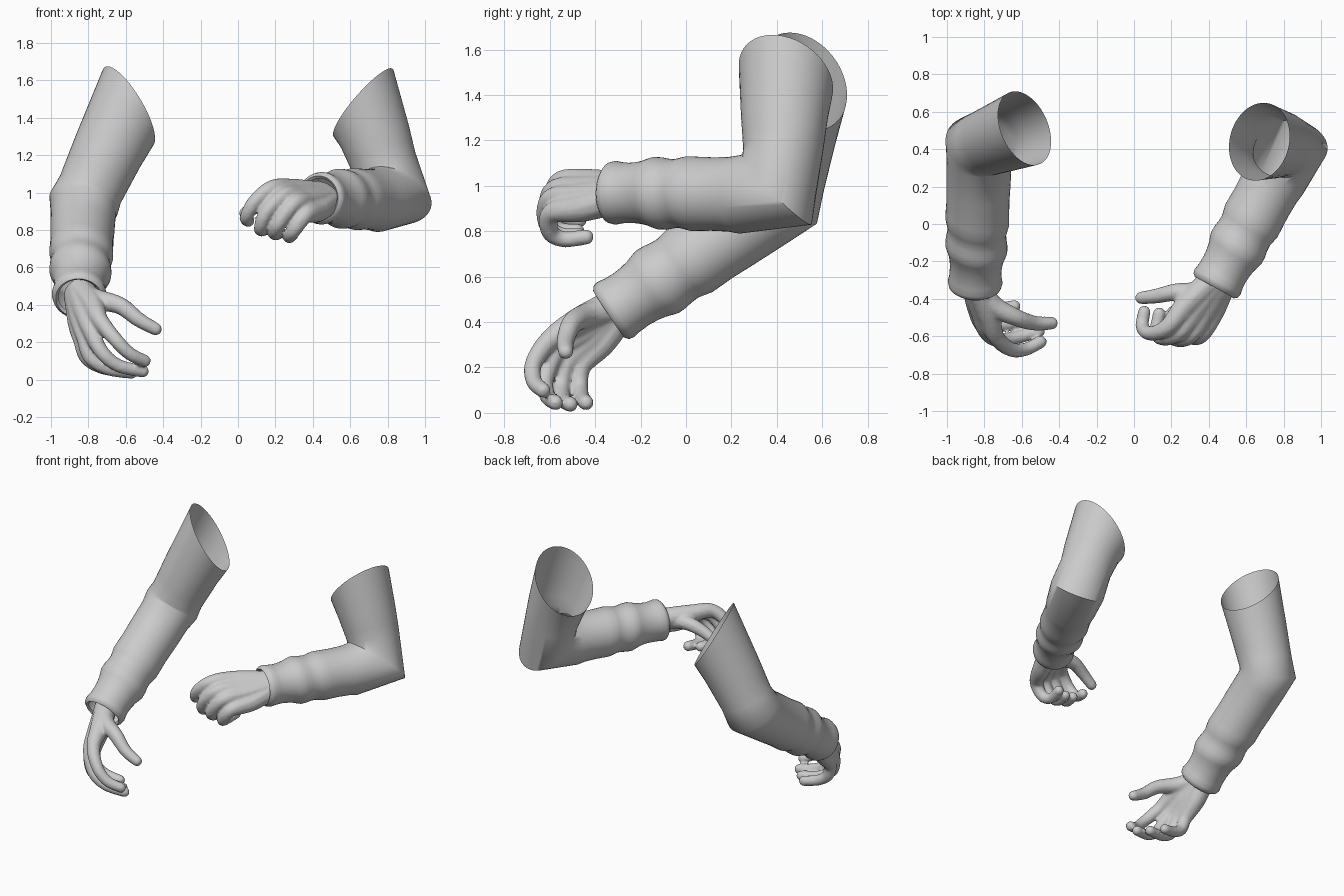
import bpy, bmesh, math
from mathutils import Vector as V

if "Cube" in bpy.data.objects:
    bpy.data.objects.remove(bpy.data.objects["Cube"])

grey = bpy.data.materials.new("light_grey")
grey.diffuse_color = (0.6, 0.6, 0.6, 1)
grey.use_nodes = True
grey.node_tree.nodes["Principled BSDF"].inputs["Base Color"].default_value = grey.diffuse_color
SEG = 48


def add_object(name, bm):
    bmesh.ops.recalc_face_normals(bm, faces=bm.faces[:])
    mesh = bpy.data.meshes.new(name)
    bm.to_mesh(mesh)
    bm.free()
    mesh.materials.append(grey)
    mesh.shade_smooth()
    obj = bpy.data.objects.new(name, mesh)
    bpy.context.collection.objects.link(obj)
    return obj


# Forearm cloth folds: (fraction from elbow to cuff, radius)
FOLDS = [(.30, .168), (.40, .165), (.48, .167), (.53, .168), (.57, .160), (.60, .154),
         (.64, .156), (.68, .162), (.72, .163), (.75, .155), (.78, .146), (.82, .139),
         (.87, .135), (.92, .137), (.96, .143), (.985, .138), (1.0, .122), (.985, .108)]


def sleeve(name, rim, rim_normal, rim_r, elbow, elbow_r, cuff, fold_scale):
    """Open bent tube: cut shoulder rim, creased elbow, folded forearm."""
    rim, elbow, cuff, rim_normal = V(rim), V(elbow), V(cuff), V(rim_normal).normalized()
    up, fore = (rim - elbow).normalized(), (cuff - elbow).normalized()
    side = up.cross(fore).normalized()
    half = up.angle(fore) / 2
    step = elbow_r / math.tan(half) * 1.03
    inward = (up + fore).normalized()
    bm = bmesh.new()
    rings = []

    def ring(center, t, r, cut=None, inner=None, wave=0.0):
        w = t.cross(side).normalized()
        verts = []
        for i in range(SEG):
            a = 2 * math.pi * i / SEG
            off = side * (r * math.cos(a)) + w * (r * math.sin(a))
            if inner and off.dot(inward) > 0:
                off += inward * off.dot(inward) * (inner / r - 1)
            if cut:
                off -= t * (cut.dot(off) / cut.dot(t))
            off += t * wave * math.sin(a + 0.8)
            verts.append(bm.verts.new(center + off))
        rings.append(verts)

    # upper arm
    top = elbow + up * step
    ring(rim, -up, rim_r, cut=rim_normal)
    for k in (.55, .8):
        ring(rim.lerp(top, k), -up, rim_r + (elbow_r - rim_r) * k)
    ring(top, -up, elbow_r)
    # elbow with pinched inner side
    ring(elbow, (fore - up).normalized(), elbow_r * 1.06, inner=elbow_r / math.sin(half))
    ring(elbow + fore * step, fore, elbow_r * .98)
    # forearm and turned-in cuff
    for k, r in FOLDS:
        ring(elbow.lerp(cuff, k), fore, r * fold_scale, wave=.018 if .45 < k < .9 else 0)
    for a, b in zip(rings, rings[1:]):
        for i in range(SEG):
            j = (i + 1) % SEG
            bm.faces.new((a[i], a[j], b[j], b[i]))
    obj = add_object(name, bm)
    obj.data.set_sharp_from_angle(angle=math.radians(55))


def spline(p, i, t):
    """Catmull-Rom point on segment i."""
    a, b, c, d = p[max(i - 1, 0)], p[i], p[i + 1], p[min(i + 2, len(p) - 1)]
    return .5 * (2 * b + (c - a) * t + (2 * a - 5 * b + 4 * c - d) * t * t
                 + (3 * b - a - 3 * c + d) * t ** 3)


def limb(bm, points, radii):
    """Chain of overlapping balls following a path."""
    for i in range(len(points) - 1):
        n = max(3, int((points[i + 1] - points[i]).length / .012))
        for k in range(n + (i == len(points) - 2)):
            t = k / n
            ball = bmesh.ops.create_icosphere(bm, subdivisions=2,
                                              radius=radii[i] + (radii[i + 1] - radii[i]) * t)
            bmesh.ops.translate(bm, verts=ball["verts"], vec=spline(points, i, t))


def hand(name, wrist, fingers, thumb):
    """Palm fan, four fingers and thumb fused into one smooth skin."""
    wrist = V(wrist)
    fingers = [[V(p) for p in f] for f in fingers]
    mean = sum((f[0] for f in fingers), V()) / 4
    bm = bmesh.new()
    for f in fingers:
        start = wrist + (f[0] - mean) * .25
        palm = start.lerp(f[0], .55) + (f[0] - mean) * .12
        limb(bm, [start, palm] + f, [.076, .064, .047, .040, .037, .035])
    limb(bm, [wrist] + [V(p) for p in thumb], [.07, .058, .048, .041, .035])
    obj = add_object(name, bm)
    mod = obj.modifiers.new("fuse", "REMESH")
    mod.mode = "VOXEL"
    mod.voxel_size = .009
    mod.use_smooth_shade = True
    mod = obj.modifiers.new("soften", "SMOOTH")
    mod.factor = .5
    mod.iterations = 5


# Lowered arm with an open hand
sleeve("lowered_sleeve", (-.585, .512, 1.46), (.78, .35, .5), .208,
       (-.825, .42, .94), .178, (-.85, -.34, .435), 1.02)
hand("open_hand", (-.85, -.30, .46), [
    [(-.74, -.60, .32), (-.66, -.67, .22), (-.58, -.67, .14), (-.50, -.63, .10)],
    [(-.79, -.57, .27), (-.73, -.62, .15), (-.64, -.61, .075), (-.51, -.575, .045)],
    [(-.82, -.52, .23), (-.79, -.55, .12), (-.70, -.54, .06), (-.57, -.51, .038)],
    [(-.835, -.46, .21), (-.81, -.47, .12), (-.74, -.46, .07), (-.64, -.44, .045)]],
    [(-.76, -.43, .43), (-.63, -.50, .395), (-.53, -.53, .32), (-.44, -.53, .27)])

# Raised arm with a loose fist
sleeve("raised_sleeve", (.67, .44, 1.48), (-.74, .25, .67), .21,
       (.85, .42, .96), .176, (.43, -.34, .97), .98)
hand("loose_fist", (.46, -.29, .97), [
    [(.18, -.55, 1.02), (.09, -.585, .95), (.045, -.55, .87), (.055, -.47, .85)],
    [(.24, -.58, .98), (.15, -.61, .89), (.12, -.57, .81), (.135, -.48, .80)],
    [(.30, -.595, .94), (.22, -.615, .84), (.195, -.56, .785), (.21, -.47, .78)],
    [(.36, -.59, .88), (.30, -.60, .80), (.275, -.54, .765), (.29, -.44, .775)]],
    [(.34, -.36, .98), (.22, -.365, .98), (.12, -.385, .94), (.04, -.395, .89)])
